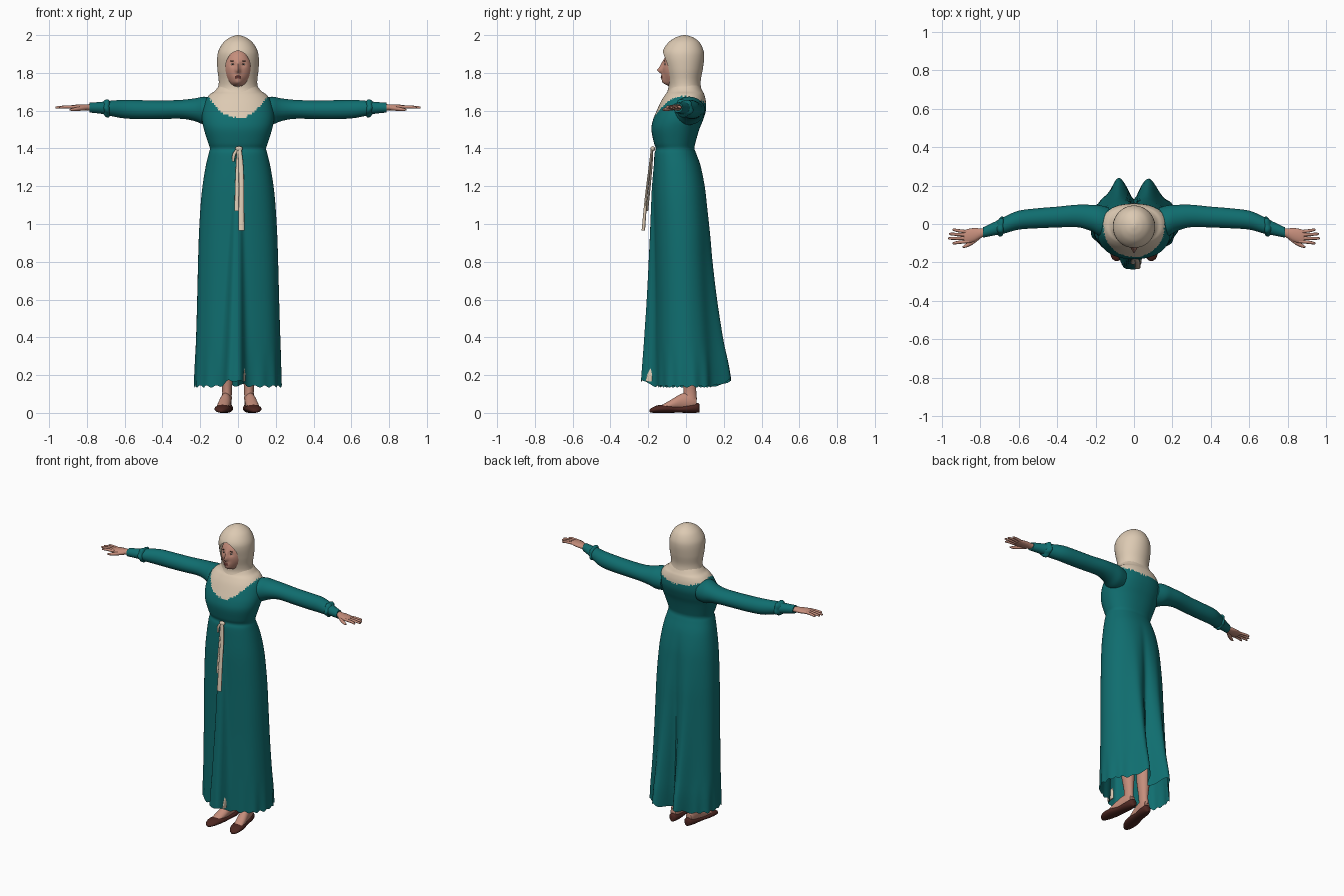
import bpy, bmesh, math, random
from math import sin, cos, pi, exp
from mathutils import Vector

random.seed(4)
cube = bpy.data.objects.get("Cube")
if cube:
    bpy.data.objects.remove(cube, do_unlink=True)


def material(name, r, g, b):
    m = bpy.data.materials.new(name)
    m.use_nodes = True
    m.diffuse_color = (r, g, b, 1)
    node = m.node_tree.nodes["Principled BSDF"]
    node.inputs["Base Color"].default_value = (r, g, b, 1)
    node.inputs["Roughness"].default_value = 0.8
    return m


TEAL = material("teal cloth", 0.005, 0.155, 0.16)
CREAM = material("cream linen", 0.72, 0.59, 0.45)
SKIN = material("skin", 0.56, 0.27, 0.2)
BROWN = material("brown leather", 0.075, 0.02, 0.015)
LIP = material("lip", 0.38, 0.11, 0.09)
WHITE = material("eye white", 0.65, 0.6, 0.55)
DARK = material("dark brown", 0.04, 0.02, 0.015)
parts = []


def smooth_rows(rows, n):
    """Catmull-Rom interpolation of rows of numbers."""
    out = []
    for i in range(len(rows) - 1):
        a, b = rows[max(i - 1, 0)], rows[i]
        c, d = rows[i + 1], rows[min(i + 2, len(rows) - 1)]
        for k in range(n):
            t = k / n
            out.append([q + t / 2 * (r - p + t * (2 * p - 5 * q + 4 * r - s + t * (3 * (q - r) + s - p)))
                        for p, q, r, s in zip(a, b, c, d)])
    return out + [list(rows[-1])]


def skin_rings(name, rings, mats, closed=True, caps=True):
    """Join rings of points into a smooth surface."""
    bm = bmesh.new()
    vs = [[bm.verts.new(p) for p in ring] for ring in rings]
    n = len(rings[0])
    for lo, hi in zip(vs, vs[1:]):
        for i in range(n if closed else n - 1):
            j = (i + 1) % n
            bm.faces.new((lo[i], lo[j], hi[j], hi[i]))
    if caps:
        bm.faces.new(vs[0])
        bm.faces.new(vs[-1])
    bmesh.ops.recalc_face_normals(bm, faces=bm.faces)
    return finish(name, bm, mats)


def finish(name, bm, mats):
    me = bpy.data.meshes.new(name)
    bm.to_mesh(me)
    bm.free()
    for m in mats:
        me.materials.append(m)
    ob = bpy.data.objects.new(name, me)
    bpy.context.collection.objects.link(ob)
    parts.append(ob)
    return ob


def tube(name, rows, axis, mat, side=1, seg=20, n=4, ripple=0):
    """Rows of x, y, z and two radii, with rings square to the axis."""
    rings = []
    for x, y, z, a, b in smooth_rows(rows, n):
        ring = []
        for i in range(seg):
            t = 2 * pi * i / seg
            w = 1 + ripple * sin(5 * t + 60 * x)
            u, v = a * w * cos(t), b * w * sin(t)
            off = {"x": (0, u, v), "y": (u, 0, v), "z": (u, v, 0)}[axis]
            ring.append(((x + off[0]) * side, y + off[1], z + off[2]))
        rings.append(ring)
    return skin_rings(name, rings, [mat])


def ball(name, loc, size, mat, seg=16):
    bm = bmesh.new()
    bmesh.ops.create_uvsphere(bm, u_segments=seg, v_segments=seg // 2 + 2, radius=1)
    for v in bm.verts:
        v.co = Vector(loc) + Vector([c * s for c, s in zip(v.co, size)])
    return finish(name, bm, [mat])


def clamp(v):
    return max(0.0, min(1.0, v))


# Gown: rows of height, half width, front and back depth
gown_rows = [(.14, .232, -.16, .17), (.25, .229, -.16, .165), (.4, .223, -.16, .15), (.6, .217, -.16, .135),
             (.8, .212, -.163, .125), (.95, .207, -.166, .12), (1.1, .198, -.17, .11), (1.2, .188, -.172, .1),
             (1.3, .172, -.17, .08), (1.37, .156, -.167, .055), (1.4, .149, -.16, .045), (1.43, .158, -.17, .05),
             (1.5, .18, -.183, .07), (1.55, .19, -.175, .09), (1.6, .189, -.155, .105), (1.65, .175, -.132, .105),
             (1.685, .15, -.11, .097), (1.705, .122, -.095, .087), (1.74, .095, -.08, .07)]
SEG = 160
rings = []
for z, rx, yf, yb in smooth_rows(gown_rows, 5):
    drop = clamp((1.32 - z) / 1.17)
    hem = clamp((.36 - z) / .22)
    ring = []
    for i in range(SEG):
        t = 2 * pi * i / SEG
        s, c = sin(t), cos(t)
        gather = 1 + .014 * hem * sin(15 * t) + .006 * drop * sin(9 * t)
        x = rx * math.copysign(abs(s) ** .9, s) * gather
        y = (yf + yb) / 2 - (yb - yf) / 2 * math.copysign(abs(c) ** .9, c) * gather
        lift = 0
        if c > 0:  # hanging front fold
            fold = 1 / (1 + abs((x + .02 * drop) / (.015 + .035 * drop)) ** 6)
            y -= .078 * drop * fold
            lift = .03 * fold
        else:      # two back folds with a cleft between them
            lobe = exp(-((abs(x) - .08) / .045) ** 2)
            y += .075 * drop ** 1.5 * lobe - .045 * drop * exp(-(x / .025) ** 2)
            lift = .035 * lobe
        ring.append((x, y, z + lift * hem + .006 * hem * sin(23 * t)))
    rings.append(ring)
gown = skin_rings("gown", rings, [TEAL, CREAM], caps=False)
# Ragged neckline of the linen collar
for p in gown.data.polygons:
    x, y, z = p.center
    back = clamp((y + .03) / .09)
    edge = (1 - back) * (1.56 + 4.6 * x * x) + back * (1.635 + 1.2 * x * x)
    p.material_index = int(z > edge + random.uniform(-.006, .006))

# Hood with an oval face opening
hood_rows = [(1.685, .125, -.105, .09), (1.72, .106, -.094, .08), (1.76, .102, -.097, .078), (1.82, .109, -.112, .089),
             (1.88, .11, -.125, .096), (1.92, .102, -.121, .092), (1.96, .078, -.094, .073),
             (1.985, .047, -.06, .043), (1.997, .017, -.028, .012), (2.0, .001, -.009, -.007)]
rings = []
for z, rx, yf, yb in smooth_rows(hood_rows, 8):
    d = (z - 1.826) / (.09 if z > 1.826 else .1)
    w = .066 * math.sqrt(max(0, 1 - d * d))
    gap = math.asin(min(1, w / rx))
    ring = []
    for i in range(65):
        t = gap + (2 * pi - 2 * gap) * i / 64
        ring.append((rx * sin(t), (yf + yb) / 2 - (yb - yf) / 2 * cos(t), z))
    rings.append(ring)
hood = skin_rings("hood", rings, [CREAM], closed=False, caps=False)
weld = hood.modifiers.new("weld", "WELD")
weld.merge_threshold = .0003

# Head with modelled nose, chin and eye sockets


def bump(x, z, cx, cz, sx, sz):
    return exp(-((x - cx) / sx) ** 2 - ((z - cz) / sz) ** 2)


def relief(x, z):
    nose = .024 * bump(x, z, 0, 1.812, .011, .014) + .012 * bump(x, z, 0, 1.835, .009, .025)
    chin = .024 * bump(x, z, 0, 1.748, .03, .02) + .012 * bump(x, z, 0, 1.777, .025, .015)
    socket = .008 * bump(abs(x), z, .027, 1.845, .014, .01)
    return nose + chin - socket


def face_y(x, z):
    return -.045 - .08 * math.sqrt(max(0, 1 - (x / .075) ** 2 - ((z - 1.825) / .105) ** 2)) - relief(x, z)


head = ball("head", (0, -.045, 1.825), (.075, .08, .105), SKIN, 64)
for v in head.data.vertices:
    if v.co.y < -.05:
        v.co.y -= relief(v.co.x, v.co.z) * clamp((-.05 - v.co.y) / .02)
for side, label in ((1, "left"), (-1, "right")):
    x = .027 * side
    y = face_y(x, 1.845)
    ball(label + "_eye", (x, y, 1.845), (.011, .004, .005), WHITE)
    ball(label + "_iris", (x, y - .003, 1.845), (.0045, .002, .0045), DARK)
    ball(label + "_brow", (x, face_y(x, 1.863), 1.863), (.015, .002, .0025), DARK)
for z in (1.774, 1.781):
    ball("lip", (0, face_y(0, z) + .001, z), (.017, .004, .0045), LIP)

# Sleeves, hands, legs and feet
sleeve = [(.13, .005, 1.595, .08, .07), (.18, .018, 1.6, .08, .074), (.23, .033, 1.605, .067, .06),
          (.3, .042, 1.607, .058, .05), (.4, .036, 1.605, .054, .049), (.5, .03, 1.605, .052, .05),
          (.6, .02, 1.608, .049, .049), (.67, -.004, 1.612, .044, .041), (.72, -.022, 1.615, .036, .032),
          (.785, -.044, 1.616, .027, .026)]
cuff = [(.675, -.006, 1.612, .03, .03), (.685, -.01, 1.613, .048, .046), (.7, -.015, 1.614, .047, .044),
        (.715, -.02, 1.615, .03, .03)]
palm = [(.75, -.035, 1.617, .02, .018), (.79, -.046, 1.617, .023, .017), (.83, -.056, 1.618, .035, .015),
        (.865, -.063, 1.619, .037, .012), (.885, -.066, 1.619, .032, .009)]
leg = [(.06, .022, .07, .027, .036), (.058, .02, .13, .026, .034), (.062, .015, .25, .04, .045),
       (.07, .01, .4, .05, .05), (.075, -.02, .6, .055, .055)]
instep = [(.058, .055, .055, .02, .03), (.06, .03, .06, .027, .045), (.066, -.02, .058, .03, .045),
          (.074, -.07, .045, .033, .03), (.085, -.13, .025, .03, .015)]
shoe = [(.055, .072, .024, .012, .02), (.056, .06, .027, .026, .026), (.06, .02, .023, .034, .023),
        (.067, -.04, .019, .035, .018), (.078, -.1, .022, .043, .022), (.086, -.15, .02, .038, .02),
        (.09, -.18, .014, .024, .013), (.09, -.192, .011, .008, .007)]
finger_tips = [(.945, -.03), (.962, -.052), (.967, -.075), (.945, -.1)]
for side, label in ((1, "left"), (-1, "right")):
    tube(label + "_sleeve", sleeve, "x", TEAL, side, 32)
    tube(label + "_cuff", cuff, "x", TEAL, side, 32, ripple=.08)
    tube(label + "_palm", palm, "x", SKIN, side)
    for k, (fx, fy) in enumerate(finger_tips):
        y0 = -.041 - .0165 * k
        tube(label + "_finger", [(.86, y0, 1.619, .009, .009), (.91, (y0 + fy) / 2, 1.62, .0085, .008),
                                 (fx - .006, fy, 1.617, .0065, .006), (fx, fy, 1.616, .002, .002)],
             "x", SKIN, side, 10, 3)
    tube(label + "_thumb", [(.8, -.062, 1.615, .014, .012), (.84, -.093, 1.61, .014, .011),
                            (.875, -.113, 1.606, .01, .008), (.893, -.12, 1.605, .003, .003)],
         "x", SKIN, side, 12, 3)
    tube(label + "_leg", leg, "z", SKIN, side)
    tube(label + "_foot", instep, "y", SKIN, side)
    tube(label + "_shoe", shoe, "y", BROWN, side, 24)

# Waist tie: knot, loops and two hanging ends
ball("tie_knot", (.005, -.176, 1.398), (.02, .012, .014), CREAM)
tube("long_tie_end", [(.008, -.18, 1.4, .01, .006), (.016, -.192, 1.3, .013, .006), (.018, -.21, 1.15, .014, .007),
                      (.018, -.226, .965, .016, .009)], "z", CREAM)
tube("short_tie_end", [(.002, -.178, 1.4, .008, .005), (-.002, -.183, 1.3, .01, .005),
                       (-.006, -.196, 1.16, .011, .005), (-.006, -.205, 1.07, .012, .005)], "z", CREAM)
tube("tie_loop", [(0, -.177, 1.4, .008, .005), (-.02, -.18, 1.37, .009, .005), (-.026, -.178, 1.33, .006, .004)],
     "z", CREAM)

# Sliver of underskirt beside the front fold
tube("underskirt", [(.034, -.185, .165, .006, .028), (.034, -.18, .2, .006, .026), (.032, -.175, .24, .002, .012)],
     "z", CREAM)

bpy.ops.object.select_all(action="DESELECT")
for ob in parts:
    ob.select_set(True)
bpy.context.view_layer.objects.active = gown
bpy.ops.object.shade_smooth_by_angle(angle=math.radians(50))
